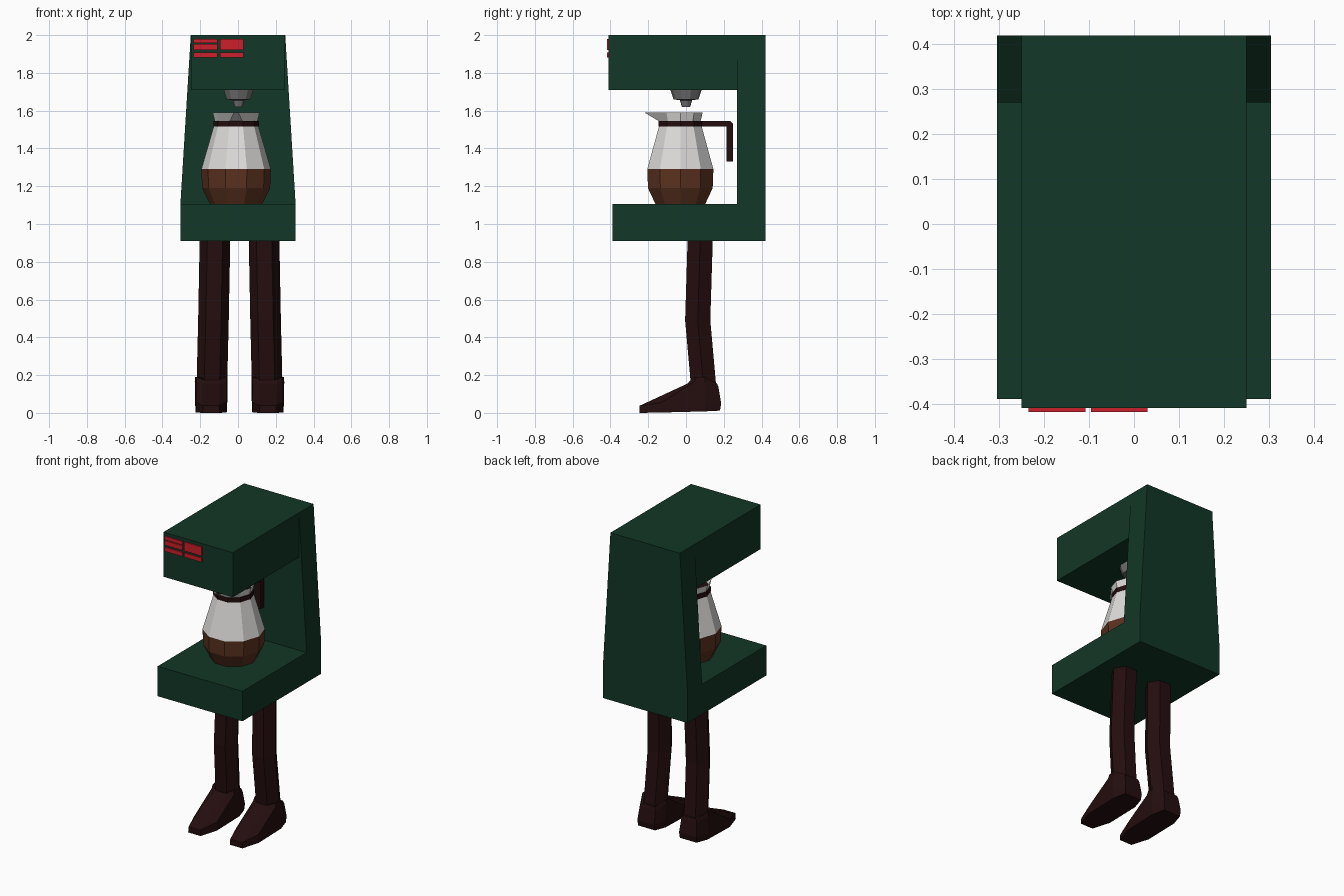
import bpy, bmesh, math

if "Cube" in bpy.data.objects:
    bpy.data.objects.remove(bpy.data.objects["Cube"])


def mat(name, rgb):
    m = bpy.data.materials.new(name)
    m.diffuse_color = (*rgb, 1)
    m.use_nodes = True
    m.node_tree.nodes["Principled BSDF"].inputs["Base Color"].default_value = m.diffuse_color
    return m


GREEN = mat("dark green", (0.006, 0.038, 0.020))
RED = mat("red", (0.60, 0.014, 0.024))
GREY = mat("nozzle grey", (0.18, 0.18, 0.18))
GLASS = mat("pale glass", (0.72, 0.71, 0.70))
COFFEE = mat("coffee brown", (0.105, 0.032, 0.014))
DARK = mat("dark brown", (0.018, 0.0042, 0.0045))


def loft(name, rings, mats, caps=(True, True)):
    """Skin equal-length rings of points into one flat-shaded object."""
    bm = bmesh.new()
    vs = [[bm.verts.new(p) for p in r] for r in rings]
    n = len(rings[0])
    for a, b in zip(vs, vs[1:]):
        for i in range(n):
            j = (i + 1) % n
            bm.faces.new((a[i], a[j], b[j], b[i]))
    if caps[0]:
        bm.faces.new(vs[0][::-1])
    if caps[1]:
        bm.faces.new(vs[-1])
    bmesh.ops.recalc_face_normals(bm, faces=bm.faces)
    me = bpy.data.meshes.new(name)
    bm.to_mesh(me)
    bm.free()
    for m in mats:
        me.materials.append(m)
    ob = bpy.data.objects.new(name, me)
    bpy.context.collection.objects.link(ob)
    return ob


def rect(x, y0, y1, z, cx=0):
    return [(cx - x, y0, z), (cx + x, y0, z), (cx + x, y1, z), (cx - x, y1, z)]


def ring(cx, cy, z, r, n, turn=0.0, sy=1.0):
    return [(cx + r * math.cos(turn + 2 * math.pi * i / n),
             cy + sy * r * math.sin(turn + 2 * math.pi * i / n), z) for i in range(n)]


# Body: base tray, tapered back column, overhanging head
loft("base", [rect(.305, -.39, .42, .91), rect(.305, -.39, .42, 1.105)], [GREEN])
loft("back_column", [rect(.305, .27, .42, 1.105), rect(.25, .27, .42, 2.0)],
     [GREEN], caps=(False, True))
loft("head", [rect(.25, -.41, .27, 1.71), rect(.25, -.41, .27, 2.0)], [GREEN])

# Red display bars on the head
bars = [(-.235, -.108, 1.957, 1.98), (-.235, -.108, 1.922, 1.952), (-.235, -.108, 1.882, 1.909),
        (-.096, .03, 1.922, 1.98), (-.096, .03, 1.882, 1.909)]
for k, (x0, x1, z0, z1) in enumerate(bars):
    loft(f"display_bar_{k + 1}",
         [rect((x1 - x0) / 2, -.418, -.409, z, (x0 + x1) / 2) for z in (z0, z1)], [RED])

# Brew nozzle
loft("nozzle", [ring(.003, 0, z, r, 10, math.radians(18)) for z, r in
                ((1.71, .083), (1.66, .066), (1.655, .032), (1.62, .022))], [GREY])

# Glass jar with pulled spout, filled with coffee up to the widest ring
JX, JY, N = -.01, -.03, 10
TURN = math.radians(-72)
rings = [ring(JX, JY, z, r, N, TURN) for z, r in
         ((1.105, .138), (1.19, .180), (1.29, .184), (1.54, .112), (1.59, .124))]
rings[-1][0] = (JX + .012, -.22, 1.59)
rings[-1][-1] = (JX - .012, -.22, 1.59)
jar = loft("jar", rings, [GLASS, COFFEE], caps=(True, False))
for p in jar.data.polygons:
    p.material_index = 1 if p.center.z < 1.29 else 0

# Neck band and handle
loft("jar_band", [ring(JX, JY, z, .121, N, TURN) for z in (1.515, 1.545)], [DARK])
side = [(.07, 1.545), (.235, 1.545), (.25, 1.53), (.25, 1.33),
        (.215, 1.33), (.215, 1.515), (.07, 1.515)]
loft("jar_handle", [[(JX + d, y, z) for y, z in side] for d in (-.023, .023)], [DARK])


# Legs and shoes, mirrored about the centre
def outline(pts, cx):
    right = [(cx + x, y, z) for x, y, z in pts]
    left = [(cx - x, y, z) for x, y, z in reversed(pts)]
    return right + left


for s, tag in ((-1, "left"), (1, "right")):
    loft(f"{tag}_leg", [ring(.008 + s * x, y, z, .081, 6, 0, .95) for x, y, z in
                        ((.147, .095, .12), (.138, .062, .49), (.130, .075, .912))], [DARK])
    c = .008 + s * .15
    loft(f"{tag}_shoe", [
        outline([(.06, .18, .012), (.083, .10, .008), (.082, -.13, .002), (.045, -.245, 0)], c),
        outline([(.062, .186, .05), (.085, .10, .05), (.080, -.13, .055), (.042, -.245, .038)], c),
        outline([(.055, .172, .135), (.087, .10, .165), (.080, .045, .165), (.045, .008, .155)], c),
        outline([(.050, .165, .155), (.085, .10, .19), (.078, .055, .19), (.045, .028, .178)], c),
    ], [DARK])
